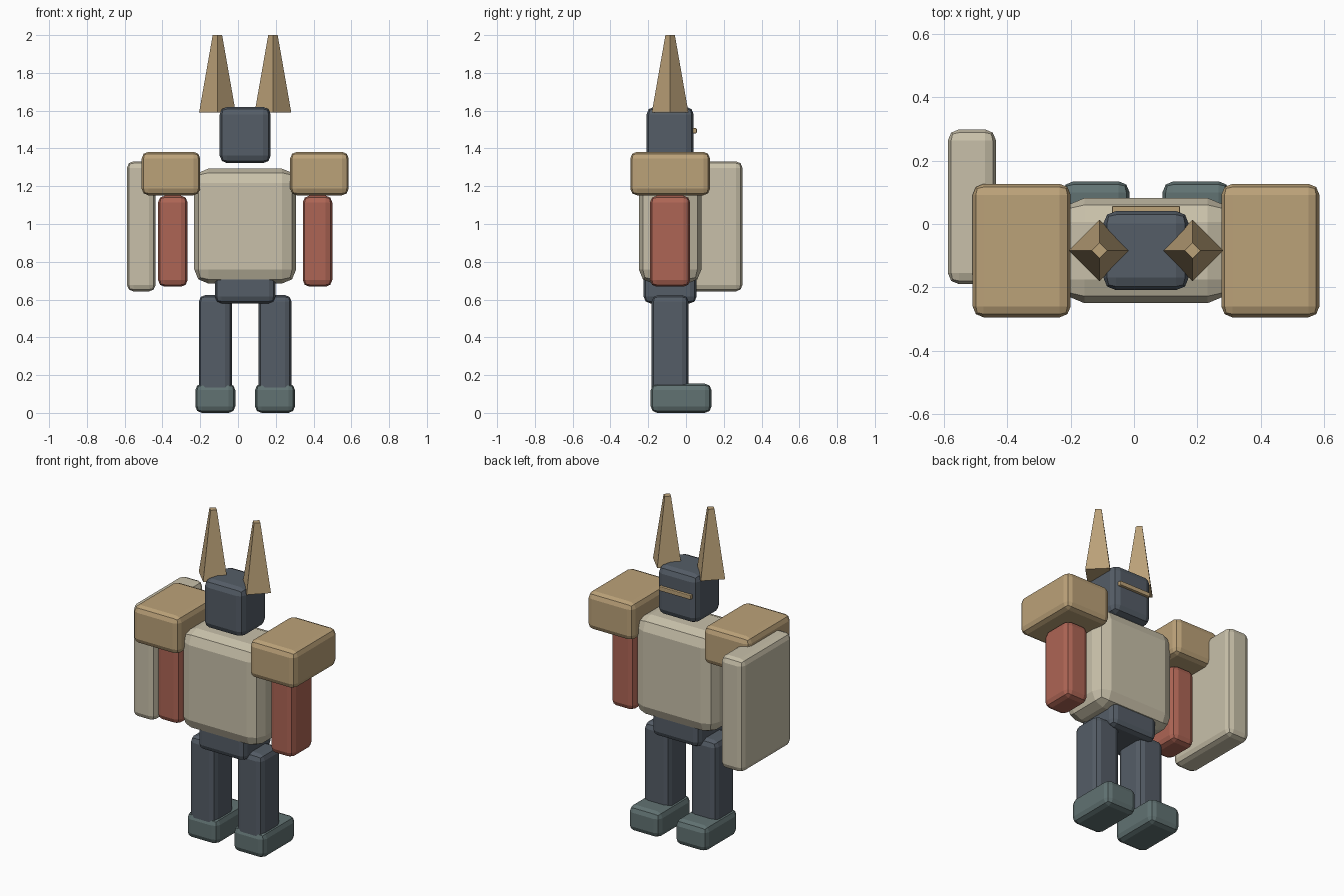
import bpy
import bmesh

if "Cube" in bpy.data.objects:
    bpy.data.objects.remove(bpy.data.objects["Cube"])

CX, CY = 0.038, -0.084  # body centre line (the shield offsets it)


def material(name, rgb):
    m = bpy.data.materials.new(name)
    m.diffuse_color = (*rgb, 1)
    m.use_nodes = True
    m.node_tree.nodes["Principled BSDF"].inputs["Base Color"].default_value = m.diffuse_color
    return m


slate = material("slate", (0.09, 0.11, 0.135))
tan = material("tan", (0.50, 0.36, 0.19))
cream = material("cream", (0.58, 0.53, 0.40))
red = material("red", (0.42, 0.13, 0.09))
teal = material("teal", (0.12, 0.17, 0.17))


def box(name, x, y, z, mat, bevel=0.035):
    """Chamfered block from (min, max) ranges on each axis."""
    mesh = bpy.data.meshes.new(name)
    bm = bmesh.new()
    bmesh.ops.create_cube(bm, size=1)
    for v in bm.verts:
        for i, r in enumerate((x, y, z)):
            v.co[i] = r[1] if v.co[i] > 0 else r[0]
    bmesh.ops.bevel(bm, geom=bm.edges[:], offset=bevel, segments=2,
                    profile=0.5, affect='EDGES')
    bm.to_mesh(mesh)
    bm.free()
    mesh.materials.append(mat)
    ob = bpy.data.objects.new(name, mesh)
    bpy.context.collection.objects.link(ob)
    return ob


def around(c, size):
    return (c - size / 2, c + size / 2)


# Trunk and head
box("torso", around(CX, 0.54), around(CY, 0.332), (0.685, 1.293), cream, 0.075)
box("pelvis", around(CX, 0.32), around(CY, 0.28), (0.58, 0.76), slate)
box("head", around(CX, 0.27), around(CY, 0.25), (1.322, 1.62), slate, 0.04)
box("head_bar", around(CX, 0.215), (0.034, 0.057), (1.48, 1.507), tan, 0.004)

# Paired limbs, shoulder blocks and horns
for side, s in (("left", -1), ("right", 1)):
    box(f"{side}_shoulder", around(CX + s * 0.393, 0.31), around(CY, 0.422),
        (1.152, 1.382), tan)
    box(f"{side}_arm", around(CX + s * 0.383, 0.156), around(CY, 0.212),
        (0.668, 1.15), red)
    box(f"{side}_leg", around(CX + s * 0.158, 0.175), around(CY, 0.195),
        (0.08, 0.624), slate)
    box(f"{side}_foot", around(CX + s * 0.158, 0.212), (-0.187, 0.135),
        (0.0, 0.155), teal)
    bpy.ops.mesh.primitive_cone_add(
        vertices=4, radius1=0.097, radius2=0.025, depth=0.41,
        location=(CX + s * 0.147, CY, 1.795))
    horn = bpy.context.object
    horn.name = f"{side}_horn"
    horn.data.materials.append(tan)

# Slab shield on the left side
box("shield", (-0.588, -0.436), (-0.19, 0.299), (0.643, 1.332), cream)
